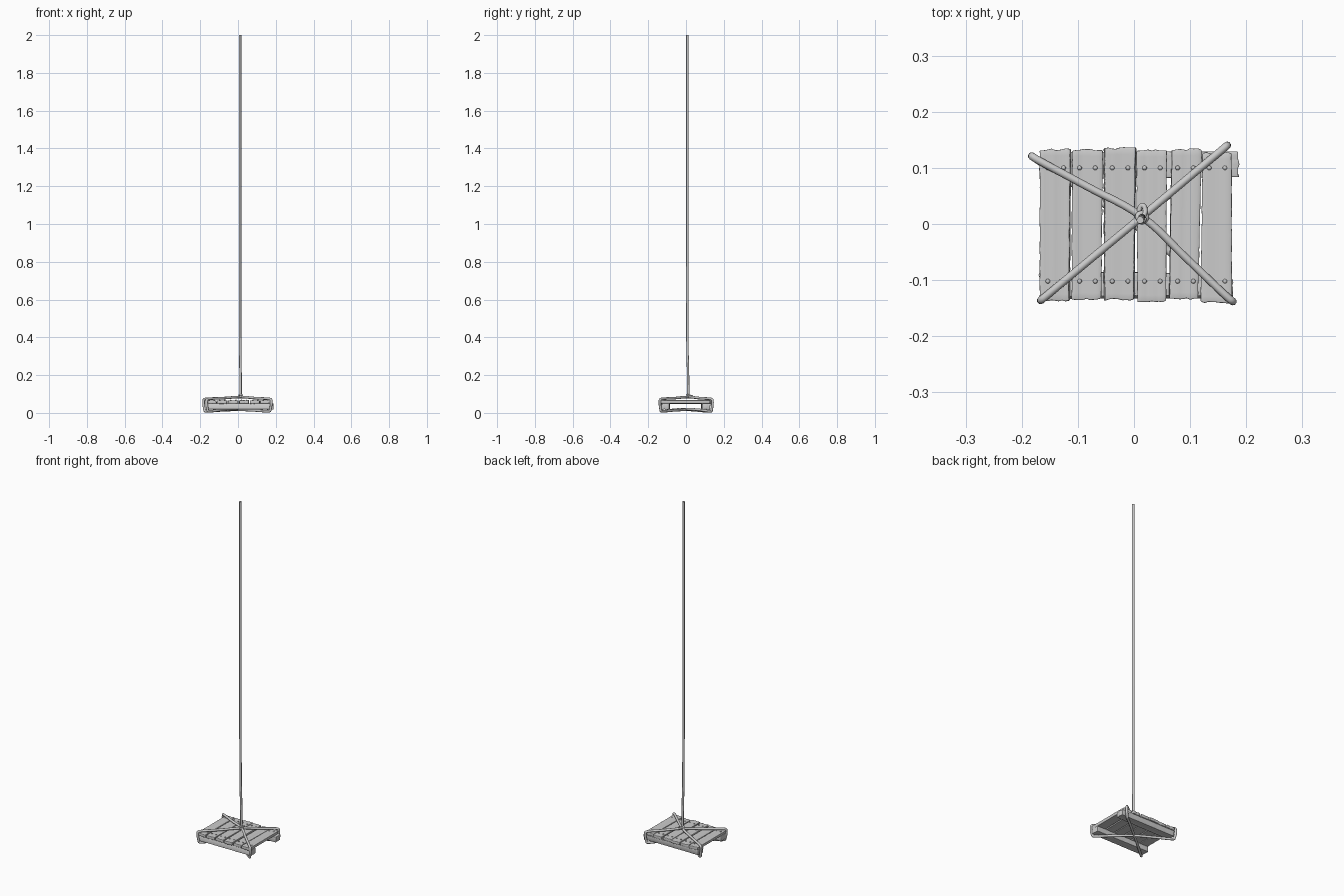
import bpy, bmesh, random
from mathutils import Vector, Matrix

if "Cube" in bpy.data.objects:
    bpy.data.objects.remove(bpy.data.objects["Cube"])

random.seed(7)


def finish(obj, angle=0.7):
    bpy.ops.object.select_all(action='DESELECT')
    obj.select_set(True)
    bpy.context.view_layer.objects.active = obj
    bpy.ops.object.shade_smooth_by_angle(angle=angle)


def mesh_object(name, bm):
    mesh = bpy.data.meshes.new(name)
    bm.to_mesh(mesh)
    bm.free()
    obj = bpy.data.objects.new(name, mesh)
    bpy.context.collection.objects.link(obj)
    return obj


def board(name, start, end, u0, u1, z, thick, along_y=True):
    """Rough sawn board; start/end are its side limits at u0 and u1."""
    nw, nl = 8, 24
    bm = bmesh.new()
    bmesh.ops.create_grid(bm, x_segments=nw, y_segments=nl, size=1)
    ends = {(s, i): random.uniform(-.002, .002) for s in (0, 1) for i in range(nw + 1)}
    grain = [random.uniform(-.0009, .0009) for _ in range(nw + 1)]
    for v in bm.verts:
        a, b = (v.co.x + 1) / 2, (v.co.y + 1) / 2
        i = round(a * nw)
        lo = start[0] + (end[0] - start[0]) * b
        hi = start[1] + (end[1] - start[1]) * b
        w = lo + (hi - lo) * a
        u = u0 + (u1 - u0) * b
        if i in (0, nw):
            w += random.uniform(-.0005, .0005)
        if b < .001 or b > .999:
            u += ends[(int(b > .5), i)]
        v.co = (w, u, z + grain[i]) if along_y else (u, w, z + grain[i])
    bmesh.ops.recalc_face_normals(bm, faces=bm.faces)
    obj = mesh_object(name, bm)
    sol = obj.modifiers.new("thickness", 'SOLIDIFY')
    sol.thickness, sol.offset = thick, 0
    bev = obj.modifiers.new("worn_edges", 'BEVEL')
    bev.width, bev.segments, bev.limit_method = .0018, 2, 'ANGLE'
    bev.angle_limit = .9
    finish(obj)


def rope(name, points, radius=.0068, cyclic=False):
    cu = bpy.data.curves.new(name, 'CURVE')
    cu.dimensions = '3D'
    cu.bevel_depth, cu.bevel_resolution = radius, 3
    cu.resolution_u = 6
    cu.use_fill_caps = True
    sp = cu.splines.new('BEZIER')
    sp.bezier_points.add(len(points) - 1)
    for p, co in zip(sp.bezier_points, points):
        p.co = co
        p.handle_left_type = p.handle_right_type = 'AUTO'
    sp.use_cyclic_u = cyclic
    obj = bpy.data.objects.new(name, cu)
    bpy.context.collection.objects.link(obj)


# Six top planks: sides at front, sides at back, front end, back end
planks = [
    ((-.167, -.115), (-.167, -.113), -.136, .133),
    ((-.111, -.059), (-.110, -.056), -.134, .132),
    ((-.053, .000), (-.053, .003), -.135, .135),
    ((.007, .057), (.005, .058), -.138, .131),
    ((.063, .113), (.067, .120), -.133, .133),
    ((.119, .174), (.122, .173), -.140, .127),
]
for n, (s, e, y0, y1) in enumerate(planks):
    board(f"plank_{n + 1}", s, e, y0, y1, .058 + random.uniform(-.001, .001), .017)

# Two cross battens underneath
board("front_batten", (-.131, -.085), (-.130, -.088), -.168, .176, .034, .031, False)
board("back_batten", (.080, .127), (.084, .128), -.168, .186, .034, .031, False)

# Domed nails, two per plank end
bm = bmesh.new()
for s, e, _, _ in planks:
    mid = (s[0] + s[1] + e[0] + e[1]) / 4
    for dx in (-.014, .014):
        for y in (-.102, .1):
            m = Matrix.Translation((mid + dx + .001, y, .067)) @ Matrix.Diagonal((1, 1, .7, 1))
            bmesh.ops.create_uvsphere(bm, u_segments=10, v_segments=6, radius=.0042, matrix=m)
finish(mesh_object("nails", bm))


# Two rope slings, each wrapped corner to corner around the boards
def sling(name, a, b, low):
    a, b, knot = Vector(a), Vector(b), Vector((.014, .013))

    def at(p, k, z):
        return (*(p * k), z)

    def corner(p):
        return [at(p, .955, .0735), at(p, .99, .0705), at(p, 1, .062),
                at(p, .975, .019), at(p, .96, .0105), at(p, .925, .0085)]
    pts = [(*knot, .084), (*((b + knot) / 2), .078)] + corner(b)
    pts += [at(b, .5, low * .8), (0, 0, low), at(a, .5, low * .8)]
    pts += corner(a)[::-1] + [(*((a + knot) / 2), .078)]
    rope(name, pts, cyclic=True)


sling("sling_a", (-.182, .121), (.176, -.138), .016)
sling("sling_b", (-.166, -.136), (.166, .140), .020)

# Knot: a wrapped ring and a standing loop
rope("knot_wrap", [(.006, .012, .083), (.014, .004, .086), (.022, .012, .089),
                   (.014, .019, .091), (.007, .014, .094), (.014, .006, .096),
                   (.020, .012, .095)], .005)
rope("knot_loop", [(.010, .012, .088), (.010, .027, .086), (.015, .033, .088),
                   (.020, .025, .091), (.017, .013, .095)], .0045)

# Long hanging rope
rope("hanging_rope", [(.014, .012, .082), (.014, .012, .11), (.013, .010, .25),
                      (.012, .008, .32), (.011, .007, 1.2), (.011, .007, 2.0)], .0065)
